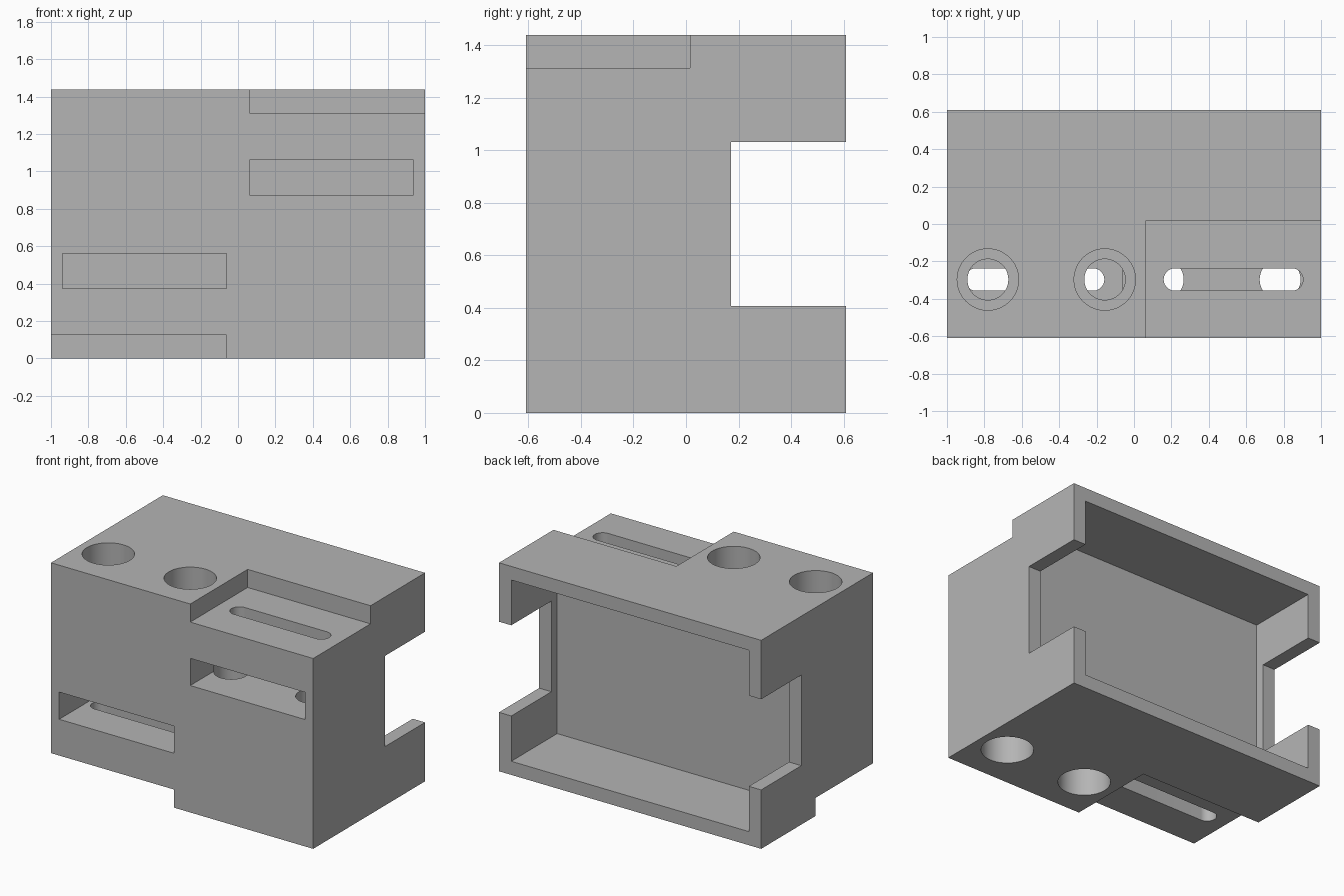
import bpy, bmesh
from math import pi, cos, sin, radians
from mathutils import Matrix

if "Cube" in bpy.data.objects:
    bpy.data.objects.remove(bpy.data.objects["Cube"], do_unlink=True)

U = 1 / 32                      # design unit
W, D, H = 64 * U, 39 * U, 46 * U
FRONT, BACK = -D / 2, D / 2
HOLE_Y = FRONT + 10 * U         # row of holes and slots
OUT = 0.1                       # cutter overshoot


def prism(name, outline, z0, z1):
    """Extrude an xy outline from z0 to z1."""
    bm = bmesh.new()
    face = bm.faces.new([bm.verts.new((x, y, z0)) for x, y in outline])
    ext = bmesh.ops.extrude_face_region(bm, geom=[face])
    verts = [v for v in ext["geom"] if isinstance(v, bmesh.types.BMVert)]
    bmesh.ops.translate(bm, verts=verts, vec=(0, 0, z1 - z0))
    bmesh.ops.recalc_face_normals(bm, faces=bm.faces)
    mesh = bpy.data.meshes.new(name)
    bm.to_mesh(mesh)
    bm.free()
    ob = bpy.data.objects.new(name, mesh)
    bpy.context.collection.objects.link(ob)
    return ob


def block(name, x0, x1, y0, y1, z0, z1):
    return prism(name, [(x0, y0), (x1, y0), (x1, y1), (x0, y1)], z0, z1)


def stadium(name, x0, x1, y, r, z0, z1, n=64):
    """Round-ended slot with end centres x0, x1; a cylinder when they match."""
    pts = []
    for cx, start in ((x1, -pi / 2), (x0, pi / 2)):
        last = n // 2 + (x0 != x1)
        pts += [(cx + r * cos(start + 2 * pi * i / n),
                 y + r * sin(start + 2 * pi * i / n)) for i in range(last)]
    return prism(name, pts, z0, z1)


def cut(target, cutter):
    cutter.hide_render = True
    mod = target.modifiers.new("cut", "BOOLEAN")
    mod.operation, mod.solver, mod.object = "DIFFERENCE", "EXACT", cutter
    bpy.context.view_layer.objects.active = target
    bpy.ops.object.modifier_apply(modifier=mod.name)
    bpy.data.objects.remove(cutter, do_unlink=True)


# Solid body
body = block("mounting_block", -W / 2, W / 2, FRONT, BACK, 0, H)

# Open cavity at the back, and the opening through both side walls
wall = 3 * U
cut(body, block("cavity", -W / 2 + wall, W / 2 - wall,
                BACK - 16 * U, BACK + OUT, wall, H - wall))
cut(body, block("side_opening", -W / 2 - OUT, W / 2 + OUT,
                BACK - 14 * U, BACK + OUT, 13 * U, 33 * U))

# Mounting features, repeated after a half turn about the y axis
half_turn = (Matrix.Translation((0, 0, H / 2)) @ Matrix.Rotation(pi, 4, "Y")
             @ Matrix.Translation((0, 0, -H / 2)))
for turn in (Matrix.Identity(4), half_turn):
    cutters = [
        block("corner_step", 2 * U, W / 2 + OUT, FRONT - OUT, FRONT + 20 * U,
              H - 4 * U, H + OUT),
        block("front_pocket", 2 * U, 30 * U, FRONT - OUT, FRONT + 20 * U,
              28 * U, 34 * U),
        stadium("screw_slot", 7 * U, 27 * U, HOLE_Y, 0.06, 31 * U, H),
    ]
    # Stepped access holes reaching down to the opposite pocket
    for x in (-25 * U, -5 * U):
        cutters.append(stadium("access_hole", x, x, HOLE_Y, 3.5 * U, 15 * U, H))
        cutters.append(stadium("counterbore", x, x, HOLE_Y, 5.25 * U, 1.0, H + OUT))
    for c in cutters:
        c.data.transform(turn)
        cut(body, c)

# Single grey material
grey = bpy.data.materials.new("plain_grey")
grey.use_nodes = True
colour = (0.46, 0.46, 0.46, 1)
grey.diffuse_color = colour
grey.node_tree.nodes["Principled BSDF"].inputs["Base Color"].default_value = colour
body.data.materials.clear()
body.data.materials.append(grey)
for p in body.data.polygons:
    p.material_index = 0

# Smooth the round walls, keep edges crisp
bpy.ops.object.select_all(action="DESELECT")
body.select_set(True)
bpy.context.view_layer.objects.active = body
bpy.ops.object.shade_smooth_by_angle(angle=radians(30))
